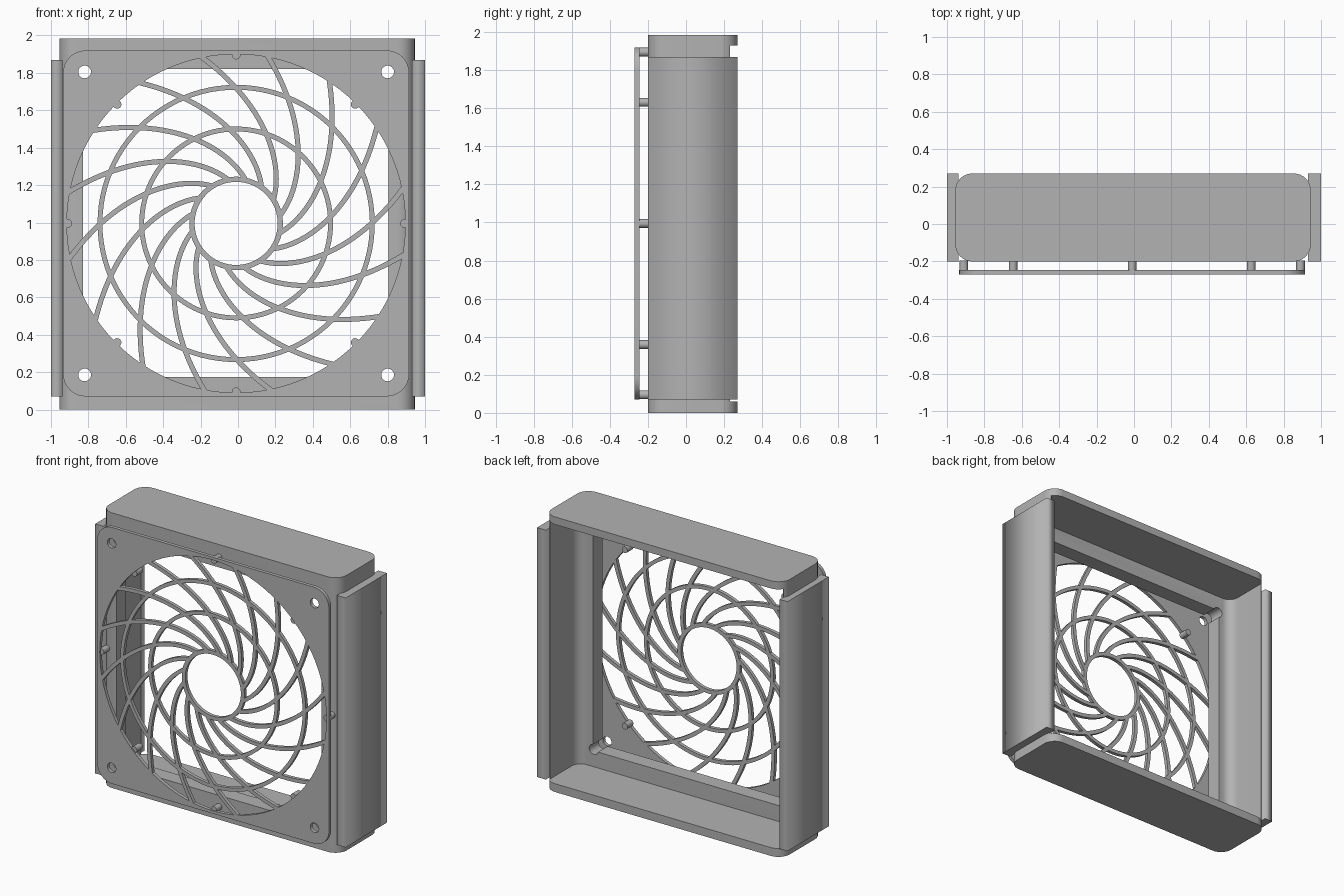
import bpy, bmesh
from math import sin, cos, tan, pi, radians, log
from mathutils import Matrix

cube = bpy.data.objects.get("Cube")
if cube:
    bpy.data.objects.remove(cube)

grey = bpy.data.materials.new("plain grey")
grey.use_nodes = True
COLOUR = (0.45, 0.45, 0.45, 1)
grey.diffuse_color = COLOUR
grey.node_tree.nodes["Principled BSDF"].inputs["Base Color"].default_value = COLOUR

CX, CZ = -0.01, 0.995           # centre of the grille
FRONT, BACK = -0.27, -0.245     # grille thickness


def circle(x, y, r, n=32):
    return [(x + r * cos(2 * pi * i / n), y + r * sin(2 * pi * i / n)) for i in range(n)]


def rounded(x0, x1, y0, y1, r, n=8):
    corners = [(x1 - r, y1 - r), (x0 + r, y1 - r), (x0 + r, y0 + r), (x1 - r, y0 + r)]
    pts = []
    for k, (cx, cy) in enumerate(corners):
        for i in range(n + 1):
            a = pi / 2 * (k + i / n)
            pts.append((cx + r * cos(a), cy + r * sin(a)))
    return pts


def rect(x0, x1, y0, y1):
    return [(x0, y0), (x1, y0), (x1, y1), (x0, y1)]


def slab(name, loops, lo, hi, upright=False):
    """Fill outlines (inner ones are holes) and extrude along z if upright, else along y."""
    curve = bpy.data.curves.new(name, "CURVE")
    curve.dimensions, curve.fill_mode = "2D", "BOTH"
    curve.extrude = (hi - lo) / 2
    for pts in loops:
        spline = curve.splines.new("POLY")
        spline.points.add(len(pts) - 1)
        for p, (u, v) in zip(spline.points, pts):
            p.co = (u, v, 0, 1)
        spline.use_cyclic_u = True
    temp = bpy.data.objects.new(name + "_outline", curve)
    bpy.context.collection.objects.link(temp)
    deps = bpy.context.evaluated_depsgraph_get()
    mesh = bpy.data.meshes.new_from_object(temp.evaluated_get(deps))
    bpy.data.objects.remove(temp)
    mid = (lo + hi) / 2
    if upright:
        place = Matrix.Translation((0, 0, mid))
    else:
        place = Matrix.Translation((0, mid, 0)) @ Matrix.Rotation(pi / 2, 4, "X")
    bm = bmesh.new()
    bm.from_mesh(mesh)
    bm.transform(place)
    bmesh.ops.remove_doubles(bm, verts=bm.verts, dist=1e-5)
    bmesh.ops.recalc_face_normals(bm, faces=bm.faces)
    bm.to_mesh(mesh)
    bm.free()
    mesh.materials.clear()
    mesh.materials.append(grey)
    obj = bpy.data.objects.new(name, mesh)
    bpy.context.collection.objects.link(obj)
    return obj


def smooth(obj):
    bpy.ops.object.select_all(action="DESELECT")
    obj.select_set(True)
    bpy.context.view_layer.objects.active = obj
    bpy.ops.object.shade_smooth_by_angle(angle=radians(30))


def cut(obj, cutters):
    for c in cutters:
        mod = obj.modifiers.new("cut", "BOOLEAN")
        mod.operation, mod.object, mod.solver = "DIFFERENCE", c, "EXACT"
    deps = bpy.context.evaluated_depsgraph_get()
    mesh = bpy.data.meshes.new_from_object(obj.evaluated_get(deps))
    obj.modifiers.clear()
    obj.data = mesh
    for c in cutters:
        bpy.data.objects.remove(c)


holes = [(CX + sx * 0.81, CZ + sz * 0.81) for sx in (-1, 1) for sz in (-1, 1)]

# Housing: rounded box, open at the back, with a square window in its front wall
housing = slab("housing", [rounded(-0.955, 0.945, -0.2, 0.27, 0.09)], 0, 1.985, True)
cutters = [
    slab("cavity", [rounded(-0.935, 0.925, -0.09, 0.5, 0.07)], 0.06, 1.93, True),
    slab("back_opening", [rect(-1.2, 1.2, 0.23, 0.6)], 0.06, 1.93, True),
    slab("window", [rect(-0.83, 0.805, 0.175, 1.82)], -0.4, 0.0),
]
cutters += [slab("screw_groove", [circle(x, z, 0.036)], -0.4, 0.0) for x, z in holes]
cut(housing, cutters)
smooth(housing)

# Side plates
for name, x0, x1 in (("right_side_plate", -1, -0.937), ("left_side_plate", 0.93, 1)):
    slab(name, [rect(x0, x1, -0.2, 0.27)], 0.07, 1.87, True)

# Grille plate with round opening and screw holes
loops = [rounded(CX - 0.925, CX + 0.925, CZ - 0.925, CZ + 0.925, 0.12), circle(CX, CZ, 0.905, 96)]
loops += [circle(x, z, 0.034, 24) for x, z in holes]
smooth(slab("grille_plate", loops, FRONT, BACK))

# Concentric rings and hub
for name, r0, r1 in (("hub_ring", 0.222, 0.25), ("inner_ring", 0.492, 0.518),
                     ("outer_ring", 0.715, 0.741)):
    smooth(slab(name, [circle(CX, CZ, r1, 96), circle(CX, CZ, r0, 96)], FRONT, BACK))

# Spiral ribs sweeping out from the hub
RIBS, STEPS, R_IN, R_OUT = 16, 24, 0.237, 0.912
PITCH = radians(42)
for k in range(RIBS):
    sides = ([], [])
    for i in range(STEPS + 1):
        r = R_IN + (R_OUT - R_IN) * i / STEPS
        a = 2 * pi * (k + 0.5) / RIBS + tan(PITCH) * log(r / 0.9)
        for side, w in zip(sides, (-0.0135, 0.0135)):
            side.append((CX + r * cos(a) + w * cos(a + PITCH + pi / 2),
                         CZ + r * sin(a) + w * sin(a + PITCH + pi / 2)))
    smooth(slab(f"spiral_rib_{k + 1}", [sides[0] + sides[1][::-1]], FRONT, BACK))

# Stand-off pegs between grille and housing
for k in range(8):
    a = k * pi / 4
    peg = slab(f"standoff_peg_{k + 1}",
               [circle(CX + 0.9 * cos(a), CZ + 0.9 * sin(a), 0.023, 20)], -0.262, -0.195)
    smooth(peg)
